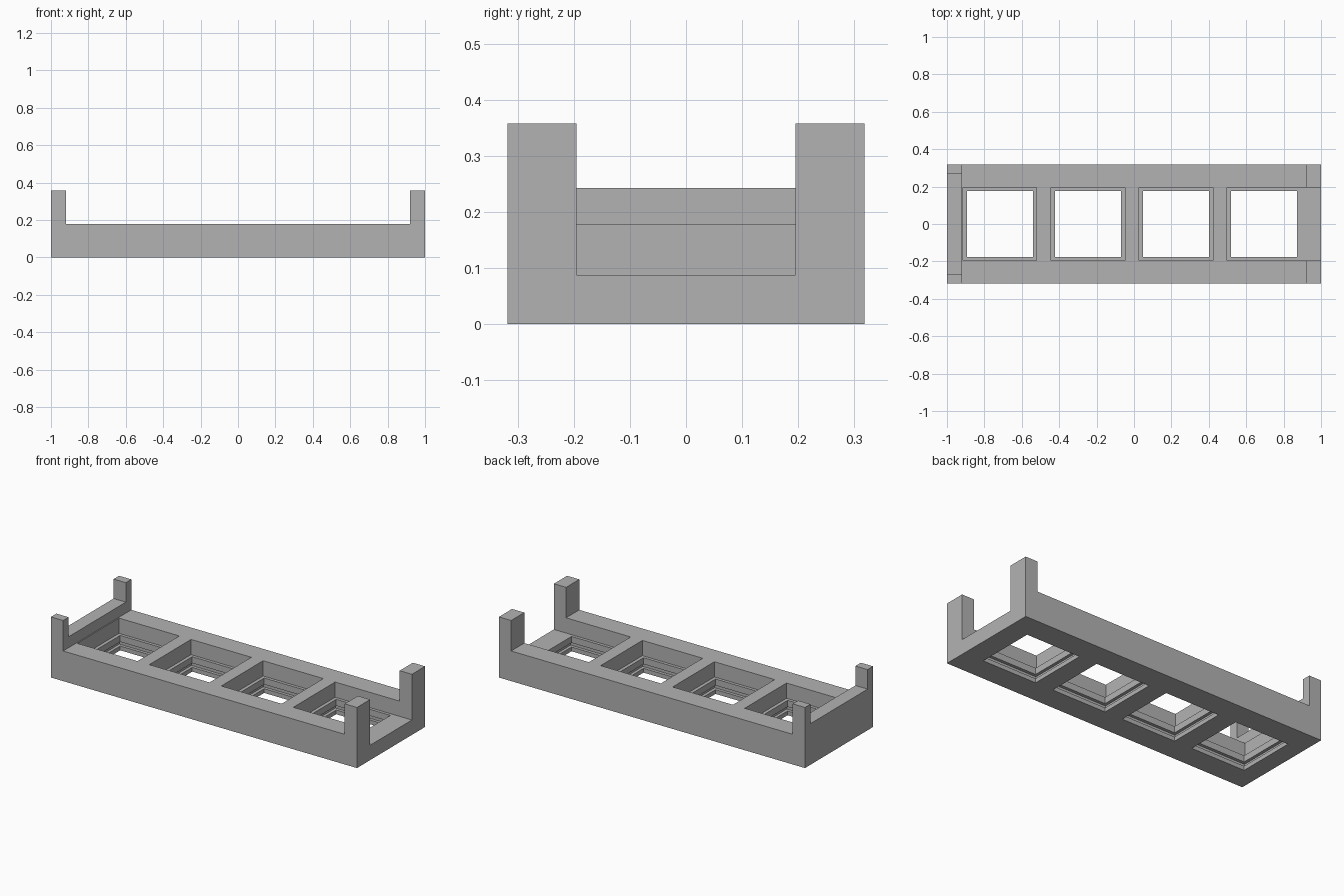
import bpy

cube = bpy.data.objects.get("Cube")
if cube:
    bpy.data.objects.remove(cube, do_unlink=True)

grey = bpy.data.materials.new("plain grey")
grey.use_nodes = True
colour = (0.45, 0.45, 0.45, 1)
grey.diffuse_color = colour
grey.node_tree.nodes["Principled BSDF"].inputs["Base Color"].default_value = colour


def box(name, x, y, z):
    """Box from (low, high) ranges on each axis."""
    bpy.ops.mesh.primitive_cube_add(size=1)
    obj = bpy.context.object
    obj.name = name
    obj.location = [(r[0] + r[1]) / 2 for r in (x, y, z)]
    obj.scale = [r[1] - r[0] for r in (x, y, z)]
    bpy.ops.object.transform_apply(location=True, rotation=False, scale=True)
    obj.data.materials.append(grey)
    return obj


def cut(target, x, half_y, z):
    """Remove a box centred on y = 0 from the target."""
    cutter = box("cutter", x, (-half_y, half_y), z)
    cutter.hide_render = True
    mod = target.modifiers.new("cut", 'BOOLEAN')
    mod.operation = 'DIFFERENCE'
    mod.solver = 'EXACT'
    mod.object = cutter
    bpy.context.view_layer.objects.active = target
    bpy.ops.object.modifier_apply(modifier=mod.name)
    bpy.data.objects.remove(cutter, do_unlink=True)


DEPTH = 0.318      # half depth of the tray
RIM = 0.178        # top of the long side rails
FLOOR = 0.088      # floor of the pockets
POCKET = 0.195     # half width of a pocket
HOLE = 0.177       # half width of a through hole
ABOVE = 0.5

tray = box("tray", (-1, 1), (-DEPTH, DEPTH), (0, 0.358))

# Space between the four corner posts
cut(tray, (-0.92, 0.92), 0.5, (RIM, ABOVE))
# Raised wall between the narrow posts on one end
cut(tray, (-1.2, -0.9), 0.267, (0.243, ABOVE))
# Open end between the wide posts
cut(tray, (0.7, 1.2), POCKET, (FLOOR, ABOVE))

# Four pockets, each with a through hole and a clip groove
for i in range(4):
    c = -0.717 + 0.4707 * i
    cut(tray, (c - POCKET - 0.002, c + POCKET + 0.002), POCKET, (FLOOR, ABOVE))
    cut(tray, (c - HOLE, c + HOLE), HOLE, (-0.1, 0.3))
    cut(tray, (c - POCKET, c + POCKET), POCKET, (0.025, 0.05))
